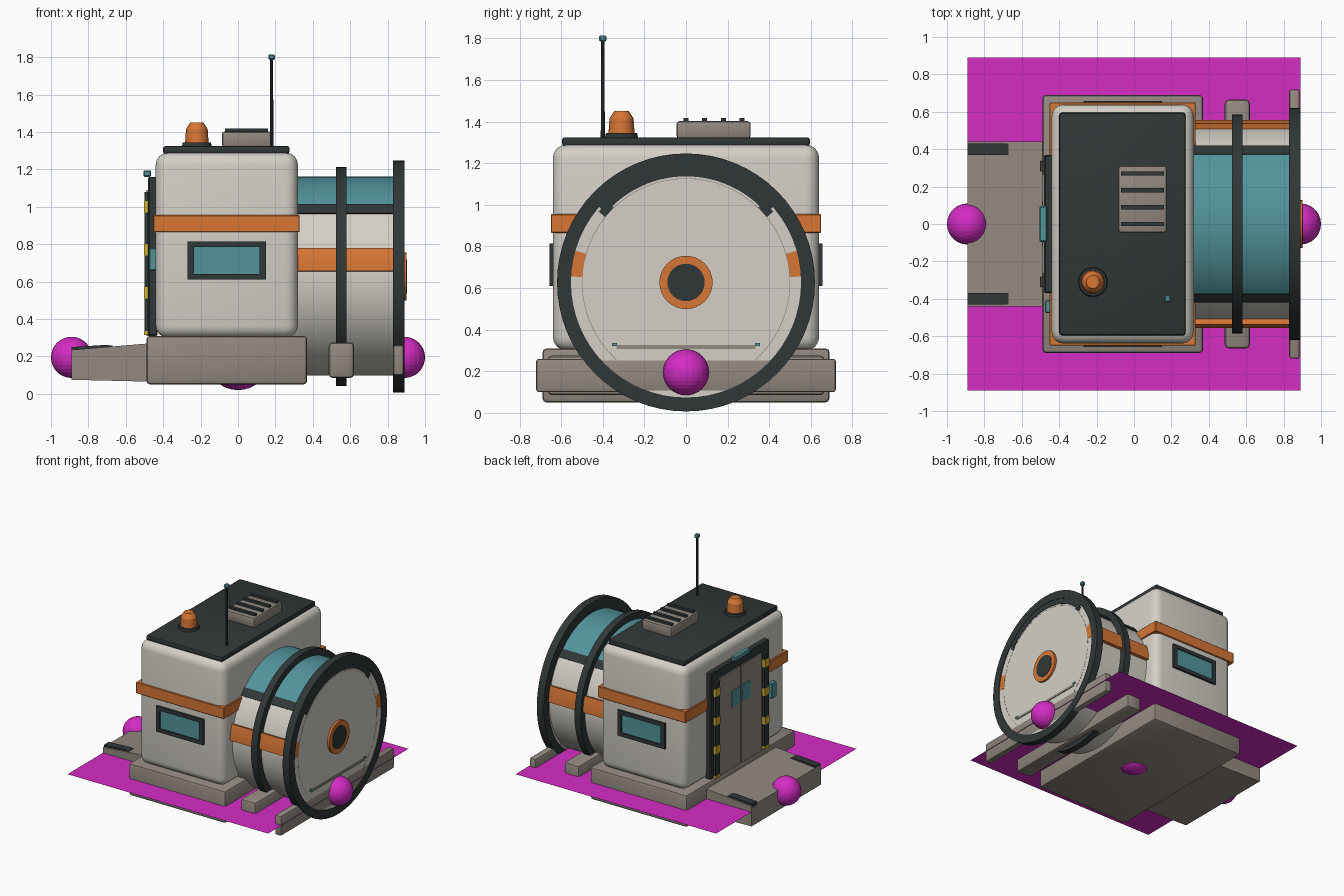
import bpy, bmesh, math
from mathutils import Matrix, Vector

if "Cube" in bpy.data.objects:
    bpy.data.objects.remove(bpy.data.objects["Cube"])


def material(name, rgb):
    m = bpy.data.materials.new(name)
    m.diffuse_color = (*rgb, 1)
    m.use_nodes = True
    m.node_tree.nodes["Principled BSDF"].inputs["Base Color"].default_value = m.diffuse_color
    return m


WHITE = material("warm_white", (0.66, 0.63, 0.57))
DARK = material("charcoal", (0.03, 0.038, 0.039))
GREY = material("warm_grey", (0.29, 0.25, 0.215))
ORANGE = material("orange", (0.68, 0.18, 0.035))
TEAL = material("teal", (0.085, 0.30, 0.33))
YELLOW = material("yellow", (0.65, 0.45, 0.03))
MAGENTA = material("magenta", (0.66, 0.025, 0.55))
AXIS_Z = 0.627  # height of the drum axis


def finish(name, bm, mat, smooth=False):
    bmesh.ops.recalc_face_normals(bm, faces=bm.faces)
    me = bpy.data.meshes.new(name)
    bm.to_mesh(me)
    bm.free()
    ob = bpy.data.objects.new(name, me)
    bpy.context.collection.objects.link(ob)
    me.materials.append(mat)
    if smooth:
        bpy.ops.object.select_all(action='DESELECT')
        ob.select_set(True)
        bpy.context.view_layer.objects.active = ob
        bpy.ops.object.shade_smooth_by_angle(angle=math.radians(35))
    return ob


def box(name, x, y, z, mat, bevel=0, segments=2):
    bm = bmesh.new()
    size = [b - a for a, b in (x, y, z)]
    mid = [(a + b) / 2 for a, b in (x, y, z)]
    bmesh.ops.create_cube(bm, size=1, matrix=Matrix.Translation(mid) @ Matrix.Diagonal((*size, 1)))
    if bevel:
        bmesh.ops.bevel(bm, geom=bm.edges[:], offset=bevel, segments=segments,
                        profile=0.5, affect='EDGES')
    return finish(name, bm, mat, bool(bevel))


def drum_arc(name, x, r, mat, a0=0, a1=360, steps=64):
    """Rectangular section x-range by r-range swept around the drum axis."""
    bm = bmesh.new()
    full = a1 - a0 >= 360
    rings = []
    for i in range(steps if full else steps + 1):
        a = math.radians(a0 + (a1 - a0) * i / steps)
        rings.append([bm.verts.new((px, pr * math.cos(a), AXIS_Z + pr * math.sin(a)))
                      for px, pr in ((x[0], r[0]), (x[1], r[0]), (x[1], r[1]), (x[0], r[1]))])
    for i in range(steps):
        p, q = rings[i], rings[(i + 1) % len(rings)]
        for k in range(4):
            bm.faces.new((p[k], p[(k + 1) % 4], q[(k + 1) % 4], q[k]))
    if not full:
        bm.faces.new(rings[0])
        bm.faces.new(rings[-1])
    return finish(name, bm, mat, True)


def cone(name, base, r1, r2, h, mat, along_x=False, n=24):
    bm = bmesh.new()
    rot = Matrix.Rotation(math.pi / 2, 4, 'Y') if along_x else Matrix()
    bmesh.ops.create_cone(bm, cap_ends=True, segments=n, radius1=r1, radius2=r2, depth=h,
                          matrix=Matrix.Translation(base) @ rot @ Matrix.Translation((0, 0, h / 2)))
    return finish(name, bm, mat, True)


def ball(name, centre, r):
    bm = bmesh.new()
    bmesh.ops.create_uvsphere(bm, u_segments=24, v_segments=16, radius=r,
                              matrix=Matrix.Translation(centre))
    return finish(name, bm, MAGENTA)


def side_profile(name, points, y0, y1, mat):
    """Extrude an xz outline along y."""
    bm = bmesh.new()
    f = bm.faces.new([bm.verts.new((px, y0, pz)) for px, pz in points])
    out = bmesh.ops.extrude_face_region(bm, geom=[f])
    bmesh.ops.translate(bm, vec=Vector((0, y1 - y0, 0)),
                        verts=[v for v in out['geom'] if isinstance(v, bmesh.types.BMVert)])
    return finish(name, bm, mat)


# footprint plate and marker balls
bm = bmesh.new()
bmesh.ops.create_grid(bm, x_segments=1, y_segments=1, size=0.89, matrix=Matrix.Translation((0, 0, 0.19)))
finish("footprint_plate", bm, MAGENTA)
ball("entry_marker", (-0.89, 0, 0.195), 0.11)
ball("end_marker", (0.89, 0, 0.195), 0.11)
ball("centre_marker", (0, 0, 0.19), 0.17)

# foundation, drum cradles and ramp
box("foundation", (-0.49, 0.37), (-0.69, 0.69), (0.05, 0.31), GREY, 0.02)
box("middle_cradle", (0.485, 0.62), (-0.665, 0.665), (0.085, 0.275), GREY, 0.02)
box("end_cradle", (0.83, 0.885), (-0.72, 0.72), (0.10, 0.26), GREY, 0.012)
side_profile("ramp", [(-0.89, 0.075), (-0.47, 0.065), (-0.47, 0.27), (-0.89, 0.235)], -0.44, 0.44, GREY)
for s in (-1, 1):
    side_profile("ramp_rail", [(-0.89, 0.22), (-0.67, 0.24), (-0.67, 0.257), (-0.70, 0.262), (-0.89, 0.25)],
                 s * 0.40 - 0.03, s * 0.40 + 0.03, DARK)

# cabin shell, roof and belt
box("cabin", (-0.44, 0.32), (-0.64, 0.64), (0.30, 1.29), WHITE, 0.065, 4)
box("roof_panel", (-0.40, 0.275), (-0.595, 0.595), (1.283, 1.325), DARK, 0.012)
box("cabin_belt", (-0.452, 0.33), (-0.65, 0.65), (0.865, 0.955), ORANGE, 0.004, 1)

# side windows: four frame bars around glass
for s in (-1, 1):
    def ys(a, b):
        return tuple(sorted((s * a, s * b)))
    for z in ((0.61, 0.64), (0.785, 0.815)):
        box("window_frame_bar", (-0.27, 0.15), ys(0.63, 0.657), z, DARK)
    for x in ((-0.27, -0.235), (0.115, 0.15)):
        box("window_frame_post", x, ys(0.63, 0.657), (0.61, 0.815), DARK)
    box("side_window", (-0.24, 0.12), ys(0.63, 0.648), (0.635, 0.79), TEAL)

# entry door with hazard posts, lamp and keypad
box("door_frame", (-0.48, -0.43), (-0.37, 0.37), (0.31, 1.16), DARK, 0.006, 1)
for s in (-1, 1):
    box("door_leaf", (-0.488, -0.47), tuple(sorted((s * 0.006, s * 0.265))), (0.31, 1.09), GREY)
    box("door_window", (-0.493, -0.48), tuple(sorted((s * 0.012, s * 0.12))), (0.80, 0.93), TEAL)
    post = (s * 0.31 - 0.027, s * 0.31 + 0.027)
    box("hazard_post", (-0.499, -0.47), post, (0.315, 1.08), DARK)
    for z0, z1 in ((0.315, 0.335), (0.51, 0.57), (0.74, 0.80), (0.97, 1.03)):
        box("hazard_stripe", (-0.503, -0.475), (post[0] - 0.002, post[1] + 0.002), (z0, z1), YELLOW)
box("door_lamp", (-0.505, -0.465), (-0.095, 0.095), (1.16, 1.195), TEAL, 0.006, 1)
box("keypad", (-0.475, -0.43), (-0.475, -0.41), (0.66, 0.78), TEAL, 0.005, 1)

# roof equipment
cone("beacon_base", (-0.22, -0.31, 1.32), 0.08, 0.075, 0.025, DARK)
cone("beacon", (-0.22, -0.31, 1.34), 0.063, 0.058, 0.075, ORANGE, n=16)
cone("beacon_cap", (-0.22, -0.31, 1.415), 0.058, 0.035, 0.036, ORANGE, n=16)
cone("antenna", (0.18, -0.40, 1.31), 0.01, 0.008, 0.48, DARK, n=10)
box("antenna_tip", (0.162, 0.198), (-0.418, -0.382), (1.785, 1.815), TEAL, 0.007, 1)
box("vent_box", (-0.085, 0.175), (-0.045, 0.31), (1.32, 1.402), GREY, 0.012)
for i in range(4):
    y = 0.0 + 0.09 * i
    box("vent_slat", (-0.07, 0.16), (y - 0.012, y + 0.012), (1.395, 1.418), DARK)

# drum body: shell below, glazed arc on top, trim along the sides
drum_arc("drum_shell", (0.28, 0.85), (0.40, 0.53), WHITE)
drum_arc("drum_glazing", (0.30, 0.84), (0.50, 0.534), TEAL, 46, 134, 24)
drum_arc("glazing_end_frame", (0.835, 0.887), (0.51, 0.57), DARK, 41, 139, 28)
for a0, a1, mat, r, name in ((39, 46, DARK, 0.54, "glazing_rail"), (3, 16, ORANGE, 0.558, "drum_stripe")):
    drum_arc(name + "_left", (0.30, 0.884), (0.50, r), mat, a0, a1, 5)
    drum_arc(name + "_right", (0.30, 0.884), (0.50, r), mat, 180 - a1, 180 - a0, 5)
drum_arc("middle_ring", (0.525, 0.58), (0.50, 0.585), DARK)
drum_arc("end_ring", (0.83, 0.89), (0.553, 0.62), DARK)

# drum end wall with seam, hub and handle bar
cone("end_wall", (0.84, 0, AXIS_Z), 0.554, 0.554, 0.043, WHITE, True, 64)
drum_arc("end_wall_seam", (0.88, 0.8838), (0.498, 0.501), GREY)
cone("hub_ring", (0.86, 0, AXIS_Z), 0.128, 0.128, 0.04, ORANGE, True, 32)
cone("hub_centre", (0.86, 0, AXIS_Z), 0.09, 0.09, 0.043, DARK, True, 32)
box("end_bar", (0.875, 0.889), (-0.335, 0.335), (0.308, 0.326), GREY)
for s in (-1, 1):
    box("end_bar_tip", (0.875, 0.891), (s * 0.343 - 0.012, s * 0.343 + 0.012), (0.322, 0.336), TEAL)
